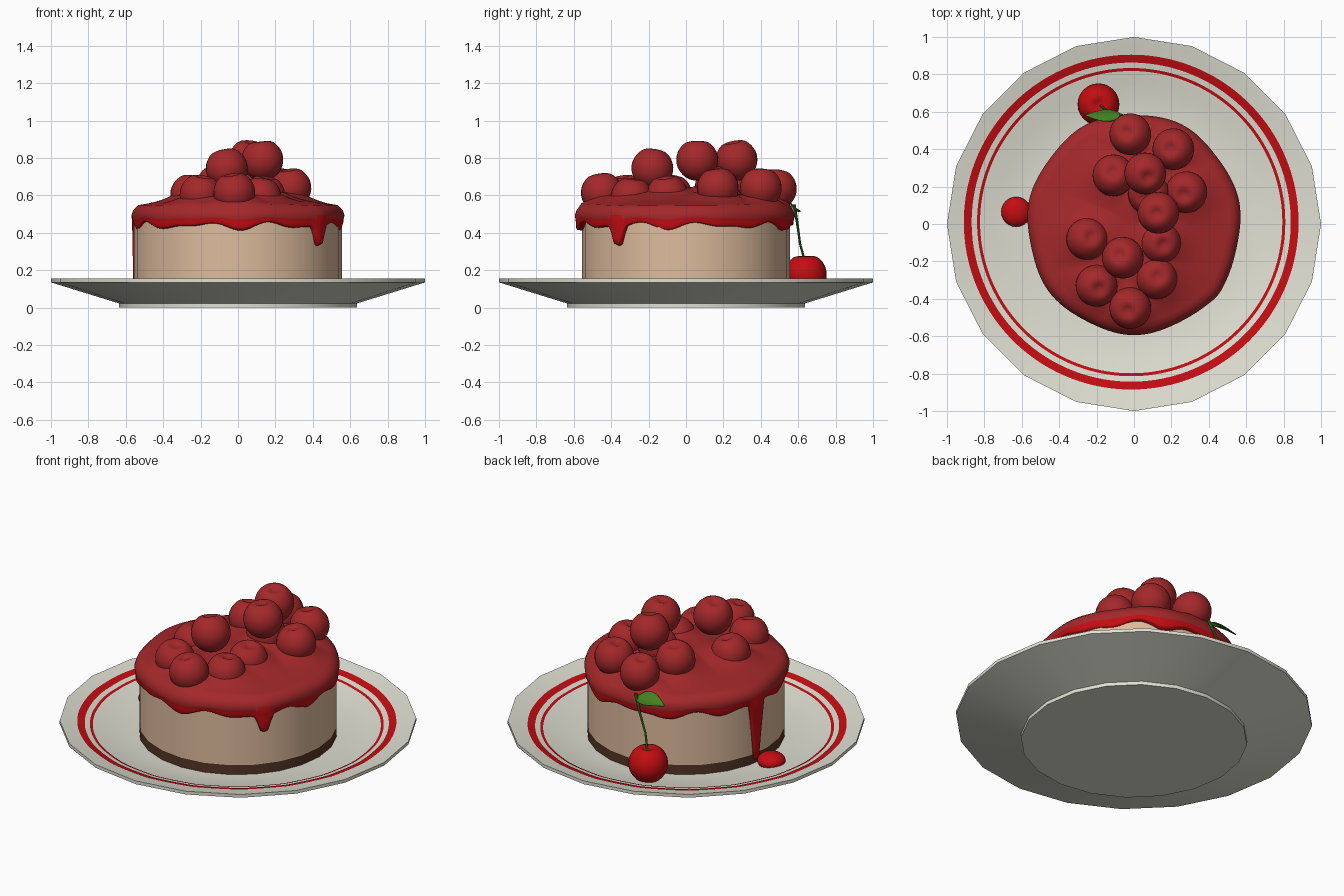
import bpy, bmesh, math, random
from mathutils import Matrix, Vector
from math import sin, cos, pi, exp, radians

if "Cube" in bpy.data.objects:
    bpy.data.objects.remove(bpy.data.objects["Cube"])

random.seed(4)


def mat(name, rgb):
    m = bpy.data.materials.new(name)
    m.diffuse_color = (*rgb, 1)
    m.use_nodes = True
    m.node_tree.nodes["Principled BSDF"].inputs["Base Color"].default_value = m.diffuse_color
    return m


PLATE = mat("plate_white", (0.74, 0.74, 0.65))
BRIGHT = mat("bright_red", (0.55, 0.004, 0.006))
DARK = mat("cherry_red", (0.37, 0.021, 0.023))
CAKE = mat("cheesecake_cream", (0.73, 0.50, 0.34))
CRUST = mat("crust_brown", (0.09, 0.036, 0.018))
GREEN = mat("leaf_green", (0.06, 0.22, 0.014))


def finish(name, bm, mats, angle=40):
    bmesh.ops.recalc_face_normals(bm, faces=bm.faces)
    me = bpy.data.meshes.new(name)
    bm.to_mesh(me)
    bm.free()
    for m in mats:
        me.materials.append(m)
    ob = bpy.data.objects.new(name, me)
    bpy.context.collection.objects.link(ob)
    bpy.ops.object.select_all(action='DESELECT')
    ob.select_set(True)
    bpy.context.view_layer.objects.active = ob
    bpy.ops.object.shade_smooth_by_angle(angle=radians(angle))
    return ob


def loft(bm, rings):
    """Bridge closed rings of points; a ring of one point makes a fan."""
    vs = [[bm.verts.new(p) for p in r] for r in rings]
    for a, b in zip(vs, vs[1:]):
        n = max(len(a), len(b))
        for i in range(n):
            j = (i + 1) % n
            if len(a) == 1:
                bm.faces.new((a[0], b[i], b[j]))
            elif len(b) == 1:
                bm.faces.new((a[i], a[j], b[0]))
            else:
                bm.faces.new((a[i], a[j], b[j], b[i]))


def lathe(name, profile, n, mats, angle=40):
    bm = bmesh.new()
    loft(bm, [[(r * cos(2 * pi * i / n), r * sin(2 * pi * i / n), z)
               for i in range(n if r else 1)] for r, z in profile])
    return finish(name, bm, mats, angle)


# Plate, 20 sided, with a foot
top = [(0, 0.07), (0.6, 0.07), (0.75, 0.093), (0.97, 0.149), (1, 0.155)]
lathe("plate", [(0, 0), (0.635, 0), (0.635, 0.022), (1, 0.135)] + top[::-1], 20, [PLATE], 30)


def plate_z(x, y):
    r, a = math.hypot(x, y), math.atan2(y, x) % (pi / 10)
    r *= cos(a - pi / 20) / cos(pi / 20)
    for (r0, z0), (r1, z1) in zip(top, top[1:]):
        if r <= r1:
            return z0 + (z1 - z0) * (r - r0) / (r1 - r0)
    return top[-1][1]


# Painted rings following the plate surface
for name, r0, r1 in (("wide_plate_ring", 0.853, 0.895), ("thin_plate_ring", 0.808, 0.824)):
    bm = bmesh.new()
    rings = []
    for r in (r0, r1):
        pts = [(r * cos(pi * i / 80) - 0.015, r * sin(pi * i / 80) + 0.01) for i in range(160)]
        rings.append([(x, y, plate_z(x, y) + 0.003) for x, y in pts])
    loft(bm, rings)
    for f in bm.faces:
        f.normal_update()
        if f.normal.z < 0:
            f.normal_flip()
    finish(name, bm, [BRIGHT])

# Cake and crust
lathe("crust", [(0, 0.065), (0.555, 0.065), (0.555, 0.128), (0, 0.128)], 24, [CRUST])
lathe("cheesecake", [(0, 0.128), (0.555, 0.128), (0.555, 0.5), (0, 0.5)], 24, [CAKE])

# Cherries of the pile: x, y, centre height
pile = [(-0.02, 0.48, 0.635), (0.21, 0.40, 0.64), (-0.11, 0.26, 0.655), (0.06, 0.27, 0.79),
        (0.28, 0.17, 0.64), (0.13, 0.06, 0.79), (-0.06, -0.18, 0.745), (-0.25, -0.08, 0.605),
        (-0.20, -0.33, 0.605), (-0.02, -0.45, 0.615), (0.12, -0.29, 0.59), (0.14, -0.10, 0.60),
        (0.08, 0.16, 0.65)]


def cherry(name, pos, r, material, tilt=0.25):
    bm = bmesh.new()
    bmesh.ops.create_uvsphere(bm, u_segments=24, v_segments=16, radius=r)
    for v in bm.verts:
        if v.co.z > 0:  # stem dimple
            v.co.z -= 0.28 * r * exp(-(v.co.xy.length / (0.3 * r)) ** 2)
    rot = Matrix.Rotation(random.uniform(-tilt, tilt), 4, 'X') @ \
        Matrix.Rotation(random.uniform(-tilt, tilt), 4, 'Y')
    bm.transform(Matrix.Translation(pos) @ rot)
    return finish(name, bm, [material], 80)


for k, p in enumerate(pile):
    cherry(f"cherry_{k + 1}", p, 0.112, DARK)


# Sauce: swelling top, rounded rim, wavy skirt with drips
def sauce_z(x, y):
    f = max(0, 1 - (x * x + y * y) / 0.34)
    lump = max(exp(-((x - cx) ** 2 + (y - cy) ** 2) / 0.0165) for cx, cy, cz in pile if cz < 0.7)
    return 0.54 + 0.045 * f + 0.045 * exp(-(x / 0.25) ** 2 - (y / 0.42) ** 2) + 0.05 * lump * min(1, 3 * f)


def drip(a, deg, width, power):
    d = (a - radians(deg) + pi) % (2 * pi) - pi
    return exp(-abs(d / radians(width)) ** power)


N = 180
angles = [2 * pi * i / N for i in range(N)]


def rim(a):
    return 0.568 + 0.02 * sin(a) ** 2 + 0.006 * sin(7 * a) + 0.006 * drip(a, -40, 6, 2)


def hem(a):
    z = 0.435 + 0.014 * sin(9 * a) + 0.01 * sin(14 * a + 1)
    return z - 0.10 * drip(a, -40, 4, 4) - (z - 0.075) * drip(a, 170, 4.2, 4)


bm = bmesh.new()
rings = [[(0, 0, sauce_z(0, 0))]]
for k in range(1, 21):
    ring = []
    for a in angles:
        r = (rim(a) - 0.035) * k / 20
        x, y = r * cos(a), r * sin(a)
        ring.append((x, y, sauce_z(x, y)))
    rings.append(ring)
for dr, t in ((0.01, -0.022), (0, -0.05), (0.003, 0.25), (0.006, 0.5), (0.006, 0.8), (0.012, 0.95), (0.04, 1)):
    ring = []
    for a in angles:
        r = rim(a) - dr
        z = 0.545 + t if t < 0 else 0.49 + (hem(a) - 0.49) * t
        ring.append((r * cos(a), r * sin(a), z))
    rings.append(ring)
loft(bm, rings)
for f in bm.faces:
    f.material_index = 1 if f.calc_center_median().z < 0.482 else 0
finish("cherry_sauce", bm, [DARK, BRIGHT], 60)

# Puddle where the long drip meets the plate
bm = bmesh.new()
bmesh.ops.create_uvsphere(bm, u_segments=24, v_segments=14, radius=1)
bm.transform(Matrix.Translation((-0.63, 0.065, 0.095)) @ Matrix.Diagonal((0.08, 0.08, 0.048, 1)))
finish("sauce_puddle", bm, [BRIGHT], 80)

# Loose cherry with stem and leaf
cherry("loose_cherry", (-0.19, 0.64, 0.178), 0.112, BRIGHT, 0.1)
path = [Vector(p) for p in ((-0.18, 0.635, 0.25), (-0.15, 0.61, 0.34), (-0.10, 0.595, 0.45), (-0.06, 0.578, 0.55))]
bm = bmesh.new()
loft(bm, [[p + Vector((cos(i * pi / 4), sin(i * pi / 4), 0)) * w for i in range(8)]
          for p, w in zip(path, (0.007, 0.006, 0.007, 0.009))])
finish("cherry_stem", bm, [GREEN])

bm = bmesh.new()
rows = []
for k in range(9):  # arched leaf, folded along the midrib
    t = k / 8
    w = 0.042 * sin(pi * t ** 0.8) + 0.001
    c = Vector((-0.06 - 0.2 * t, 0.582, 0.525 + 0.02 * sin(pi * t) + 0.005 * t))
    side = Vector((0, 0.72, -0.7)) * w
    rows.append([bm.verts.new(p) for p in (c - side, c + Vector((0, -0.2, -0.2)) * w, c + side)])
for a, b in zip(rows, rows[1:]):
    for i in (0, 1):
        bm.faces.new((a[i], a[i + 1], b[i + 1], b[i]))
leaf = finish("cherry_leaf", bm, [GREEN], 60)
mod = leaf.modifiers.new("thickness", 'SOLIDIFY')
mod.thickness = 0.005
